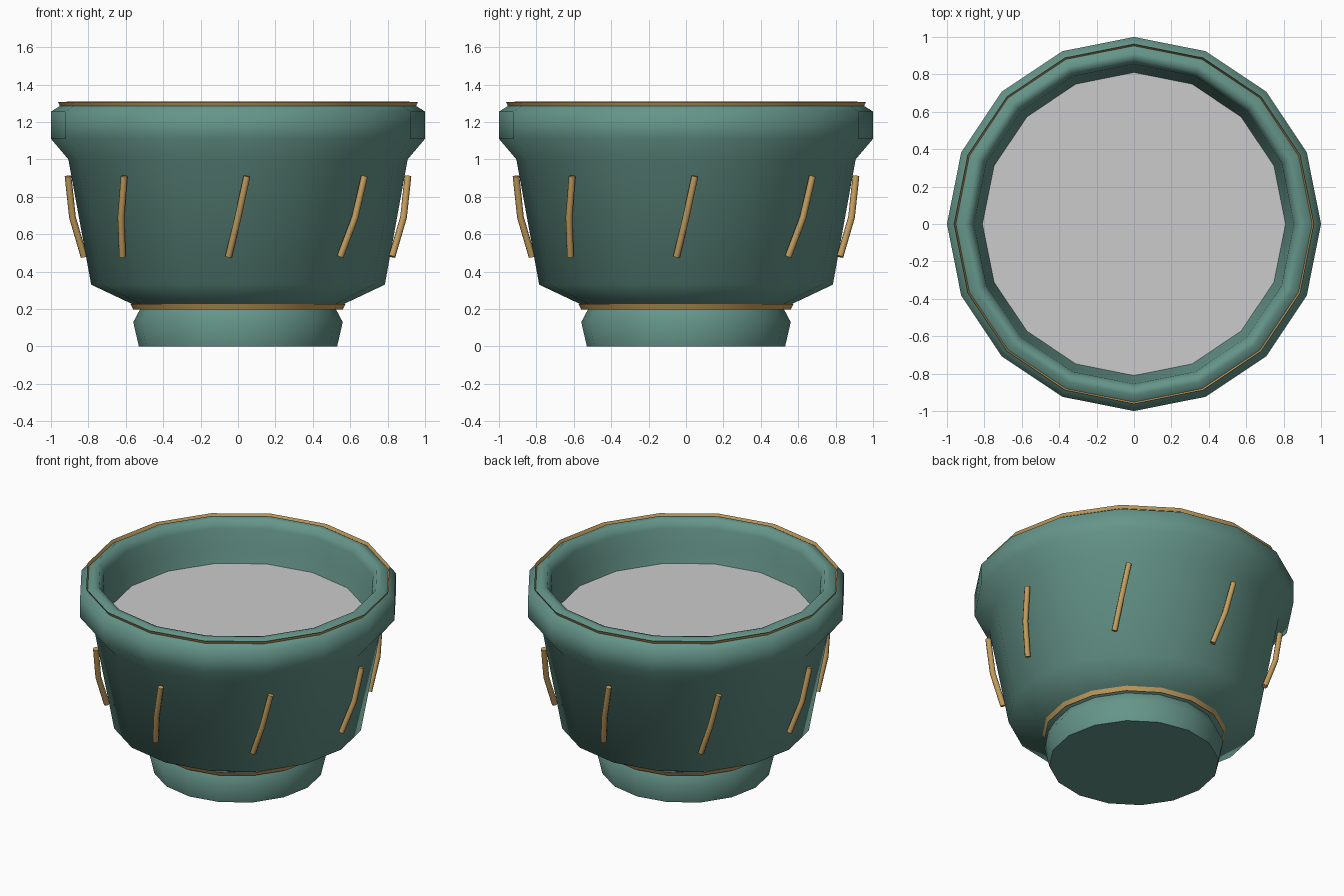
import bpy
import math

SIDES = 16

if "Cube" in bpy.data.objects:
    bpy.data.objects.remove(bpy.data.objects["Cube"], do_unlink=True)


def material(name, rgb):
    mat = bpy.data.materials.new(name)
    mat.use_nodes = True
    mat.diffuse_color = (*rgb, 1)
    mat.node_tree.nodes["Principled BSDF"].inputs["Base Color"].default_value = (*rgb, 1)
    return mat


def smooth(obj, angle):
    bpy.ops.object.select_all(action="DESELECT")
    obj.select_set(True)
    bpy.context.view_layer.objects.active = obj
    bpy.ops.object.shade_smooth_by_angle(angle=math.radians(angle))


def lathe(name, profile, mat=None, capped=False, angle=65):
    """Revolve (radius, height) points around z; optionally close both ends."""
    verts, faces = [], []
    for r, z in profile:
        for i in range(SIDES):
            a = math.tau * i / SIDES
            verts.append((r * math.cos(a), r * math.sin(a), z))
    for row in range(len(profile) - 1):
        for i in range(SIDES):
            j = (i + 1) % SIDES
            low, high = row * SIDES, (row + 1) * SIDES
            faces.append((low + i, low + j, high + j, high + i))
    if capped:
        faces.append(tuple(reversed(range(SIDES))))
        faces.append(tuple(range(len(verts) - SIDES, len(verts))))
    mesh = bpy.data.meshes.new(name)
    mesh.from_pydata(verts, [], faces)
    obj = bpy.data.objects.new(name, mesh)
    bpy.context.collection.objects.link(obj)
    if mat:
        mesh.materials.append(mat)
    smooth(obj, angle)
    return obj


def tube(name, points, radius, mat):
    """Round rod through a few points, with closed ends."""
    curve = bpy.data.curves.new(name, "CURVE")
    curve.dimensions = "3D"
    curve.bevel_depth = radius
    curve.bevel_resolution = 2
    curve.use_fill_caps = True
    spline = curve.splines.new("POLY")
    spline.points.add(len(points) - 1)
    for p, co in zip(spline.points, points):
        p.co = (*co, 1)
    curve.materials.append(mat)
    obj = bpy.data.objects.new(name, curve)
    bpy.context.collection.objects.link(obj)
    return obj


green = material("glazed_green", (0.13, 0.30, 0.25))
gold = material("gold", (0.55, 0.34, 0.11))

# Bowl: foot, flared wall, rolled rim and hollow inside
lathe("bowl", [
    (0.53, 0), (0.56, 0.13), (0.52, 0.205),
    (0.785, 0.33), (0.907, 1.0),
    (1.0, 1.11), (1.0, 1.255), (0.915, 1.31),
    (0.88, 1.305), (0.855, 1.25), (0.84, 1.12),
    (0.81, 1.03), (0.70, 0.38), (0.45, 0.28),
], green, capped=True)

# Flat surface filling the bowl
lathe("filling", [(0.81, 1.02), (0.81, 1.03)], capped=True, angle=30)

# Thin flared gold bands at the rim and above the foot
lathe("rim_band", [(0.95, 1.28), (0.962, 1.306)], gold)
lathe("foot_band", [(0.56, 0.198), (0.574, 0.226)], gold)

# Slanted gold rods around the wall: (radius, height, turn in degrees)
rod_path = [(0.825, 0.48, -3.5), (0.885, 0.69, 0), (0.91, 0.91, 3)]
for n in range(8):
    points = []
    for r, z, turn in rod_path:
        a = math.radians(45 * n + turn)
        points.append((r * math.cos(a), r * math.sin(a), z))
    tube(f"wall_rod_{n + 1}", points, 0.018, gold)
